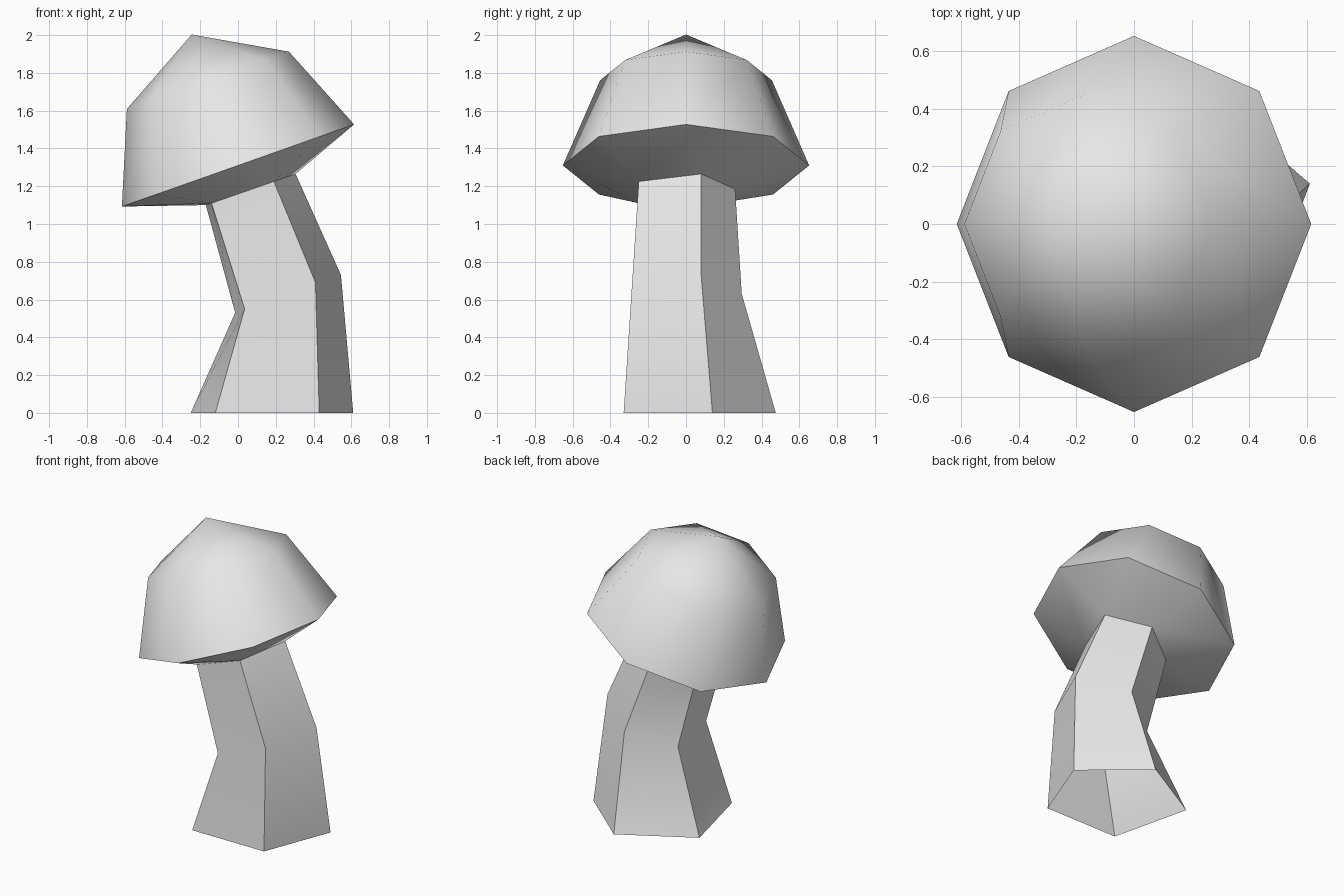
import bpy, bmesh
from math import radians, atan2
from mathutils import Matrix, Vector

if "Cube" in bpy.data.objects:
    bpy.data.objects.remove(bpy.data.objects["Cube"], do_unlink=True)

# One plain grey for the whole model
grey = bpy.data.materials.new("plain_grey")
grey.use_nodes = True
grey.diffuse_color = (0.8, 0.8, 0.8, 1)
grey.node_tree.nodes["Principled BSDF"].inputs["Base Color"].default_value = (0.8, 0.8, 0.8, 1)


def make_object(name, bm):
    bmesh.ops.recalc_face_normals(bm, faces=bm.faces)
    mesh = bpy.data.meshes.new(name)
    bm.to_mesh(mesh)
    bm.free()
    mesh.materials.append(grey)
    obj = bpy.data.objects.new(name, mesh)
    bpy.context.collection.objects.link(obj)
    bpy.ops.object.select_all(action='DESELECT')
    obj.select_set(True)
    bpy.context.view_layer.objects.active = obj
    bpy.ops.object.shade_smooth_by_angle(angle=radians(60))
    return obj


def add_ring(bm, points):
    return [bm.verts.new(p) for p in points]


def skin(bm, low, high):
    n = len(low)
    for i in range(n):
        j = (i + 1) % n
        bm.faces.new((low[i], low[j], high[j], high[i]))


def loop_edges(bm, ring):
    edges = []
    for a, b in zip(ring, ring[1:] + ring[:1]):
        edges.append(bm.edges.get((a, b)) or bm.edges.new((a, b)))
    return edges


# Stem: bent five-sided tube, open at the foot
foot = [(.61, .14, 0), (.22, .475, 0), (-.25, .21, 0), (-.12, -.33, 0), (.43, -.33, 0)]
bend = [(.545, .08, .73), (.265, .295, .63), (-.015, .11, .53), (.035, -.27, .55), (.41, -.285, .69)]
neck = [(.305, .08, 1.265), (.07, .26, 1.185), (-.17, .11, 1.1), (-.14, -.25, 1.11), (.19, -.25, 1.225)]
bm = bmesh.new()
rings = [add_ring(bm, r) for r in (foot, bend, neck)]
for low, high in zip(rings, rings[1:]):
    skin(bm, low, high)
make_object("stem", bm)

# Cap: tilted eight-sided dome, its underside running in to the neck
tilt = Matrix.Translation((0, 0, 1.31)) @ Matrix.Rotation(-atan2(.435, 1.23), 4, 'Y')


def octagon(radius, height):
    return [tilt @ (Matrix.Rotation(radians(45 * i), 4, 'Z') @ Vector((radius, 0, height)))
            for i in range(8)]


bm = bmesh.new()
rim = add_ring(bm, octagon(.652, 0))
shoulder = add_ring(bm, octagon(.455, .478))
apex = bm.verts.new(tilt @ Vector((0, 0, .735)))
skin(bm, rim, shoulder)
for i in range(8):
    bm.faces.new((shoulder[i], shoulder[(i + 1) % 8], apex))
inner = add_ring(bm, neck)
bmesh.ops.bridge_loops(bm, edges=loop_edges(bm, rim) + loop_edges(bm, inner))
make_object("cap", bm)
